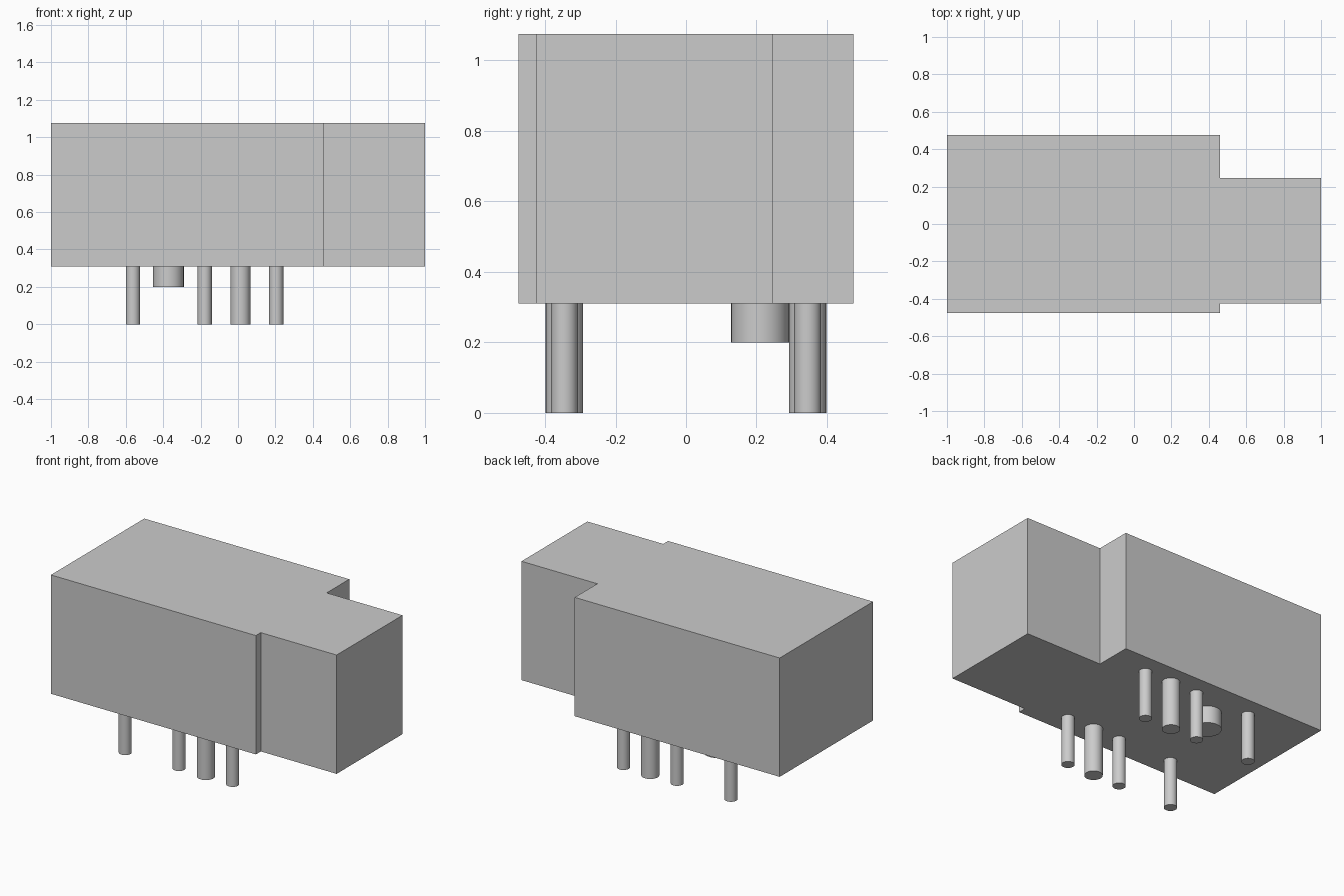
import bpy
import bmesh

cube = bpy.data.objects.get("Cube")
if cube:
    bpy.data.objects.remove(cube, do_unlink=True)

GREY = (0.6, 0.6, 0.6, 1.0)
grey = bpy.data.materials.new("light_grey")
grey.use_nodes = True
grey.diffuse_color = GREY
grey.node_tree.nodes["Principled BSDF"].inputs["Base Color"].default_value = GREY

BASE, TOP = 0.31, 1.075


def housing(name, outline):
    """Extrude a plan outline from the underside to the top."""
    bm = bmesh.new()
    face = bm.faces.new([bm.verts.new((x, y, BASE)) for x, y in outline])
    result = bmesh.ops.extrude_face_region(bm, geom=[face])
    for v in result["geom"]:
        if isinstance(v, bmesh.types.BMVert):
            v.co.z = TOP
    bmesh.ops.recalc_face_normals(bm, faces=bm.faces)
    mesh = bpy.data.meshes.new(name)
    bm.to_mesh(mesh)
    bm.free()
    mesh.materials.append(grey)
    obj = bpy.data.objects.new(name, mesh)
    bpy.context.collection.objects.link(obj)


def pin(name, x, y, radius, bottom=0.0):
    """Round pin hanging from the underside of the housing."""
    bpy.ops.mesh.primitive_cylinder_add(
        vertices=32, radius=radius, depth=BASE - bottom,
        location=(x, y, (BASE + bottom) / 2))
    obj = bpy.context.object
    obj.name = name
    obj.data.materials.append(grey)
    bpy.ops.object.shade_smooth_by_angle()


# Housing: wide block with a narrower, off-centre end
housing("housing", [
    (-1, -0.475), (0.46, -0.475), (0.46, -0.425), (1, -0.425),
    (1, 0.245), (0.46, 0.245), (0.46, 0.475), (-1, 0.475)])

# Two mirrored rows of contact pins, each with one thicker pin
for row, side in (("front", -1), ("back", 1)):
    y = side * 0.345
    for i, x in enumerate((-0.562, -0.178, 0.204)):
        pin(f"{row}_pin_{i + 1}", x, y, 0.038)
    pin(f"{row}_thick_pin", 0.013, y, 0.053)

# Short locating peg
pin("locating_peg", -0.372, 0.21, 0.082, bottom=0.2)
